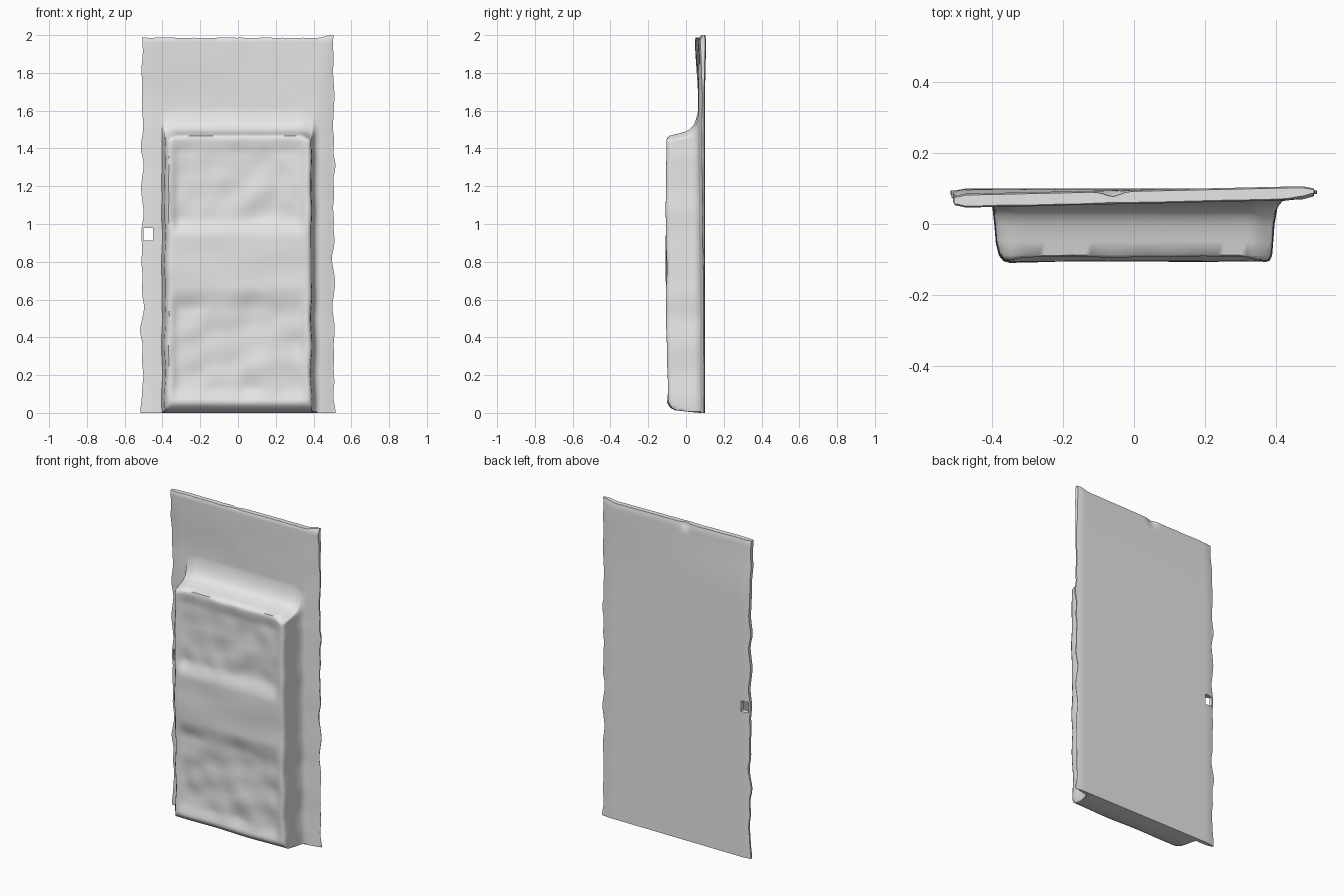
import bpy, bmesh, math
from mathutils import Vector, noise

cube = bpy.data.objects.get("Cube")
if cube:
    bpy.data.objects.remove(cube, do_unlink=True)

grey = bpy.data.materials.new("plain_grey")
grey.use_nodes = True
grey.diffuse_color = (0.8, 0.8, 0.8, 1)
grey.node_tree.nodes["Principled BSDF"].inputs["Base Color"].default_value = (0.8, 0.8, 0.8, 1)

FRONT = -0.105   # front face of the raised block
PANEL = 1.0      # marks places where the surface falls back to the panel


def ramp(lo, hi, v):
    t = min(max((v - lo) / (hi - lo), 0), 1)
    return t * t * (3 - 2 * t)


def wobble(a, b, c, size):
    return noise.noise(Vector((a, b, c))) * size


def bump(x, z, cx, cz, spread):
    return math.exp(-((x - cx) ** 2 + (z - cz) ** 2) / spread)


def edge_x(side, z):
    """Ragged side edges, flaring slightly at the bottom corners."""
    return side * (0.507 + 0.008 * ramp(0.08, 0, z)) + wobble(side * 5, z * 8, 3, 0.016)


def panel_front(x, z):
    lean = ramp(1.62, 2.0, z)
    y = 0.075 - 0.01 * ramp(0.2, 1.5, z) - lean * (0.008 - 0.024 * x)
    y += 0.012 * ramp(0.41, 0.5, x) * (1 - lean)
    y += 0.008 * ramp(0.47, 0.51, abs(x)) + 0.01 * ramp(1.975, 2.0, z)
    return y + wobble(x * 5, z * 5, 0, 0.003)


def panel_back(x, z):
    """Flat back with a small torn dent at the top edge."""
    lean = ramp(1.62, 2.0, z)
    y = 0.1 - lean * (0.004 - 0.022 * x) - 0.015 * bump(x, z, -0.06, 1.99, 0.0008)
    return y - 0.006 * ramp(0.47, 0.51, abs(x)) - 0.004 * ramp(1.975, 2.0, z)


def hollow(x, z):
    """Depth of the two shallow sunken fields on the block front."""
    rim = 1 - ramp(0.31, 0.372, abs(x))
    rough = wobble(x * 8, z * 8, 4, 0.012)
    upper = ramp(0.93, 1.04, z) * (1 - 0.5 * ramp(1.37, 1.45, z))
    lower = ramp(0.04, 0.14, z) * (1 - ramp(0.54, 0.67, z))
    lump = 0.012 * bump(x, z, 0.13, 0.25, 0.006)
    return rim * (upper * (0.024 + rough) + lower * (0.02 + rough - lump))


# Section across the block walls, and its steps from bottom to top
wall_right = [(-0.403, PANEL), (-0.396, 0.045), (-0.391, 0.0), (-0.387, -0.05),
              (-0.378, -0.085), (-0.366, -0.1)]
wall_left = [(0.38, -0.1), (0.387, -0.085), (0.39, -0.05), (0.393, 0.0),
             (0.401, 0.045), (0.418, PANEL)]
section = wall_right + [(-0.35 + 0.716 * i / 44, FRONT) for i in range(45)] + wall_left

levels = [(0.0, PANEL), (0.007, 0.0), (0.014, -0.06), (0.026, -0.085), (0.042, -0.097)]
levels += [(0.055 + 1.385 * i / 84, FRONT) for i in range(85)]
levels += [(1.455, -0.102), (1.467, -0.088), (1.476, -0.05), (1.488, -0.005),
           (1.502, 0.022), (1.525, 0.041), (1.555, 0.053)]
levels += [(1.6 + 0.36 * i / 18, PANEL) for i in range(19)]
levels += [(1.975, PANEL), (1.988, PANEL), (2.0, PANEL)]

# Each ring runs across the front, over the block, and returns along the back
bm = bmesh.new()
rings = []
for z, limit in levels:
    flange = (1, 0.9, 0.7, 0.45, 0.2)
    lo, hi = section[0][0], section[-1][0]
    columns = [(lo + (edge_x(-1, z) - lo) * f, PANEL) for f in flange]
    columns += section
    columns += [(hi + (edge_x(1, z) - hi) * f, PANEL) for f in reversed(flange)]
    front, back = [], []
    for x, depth in columns:
        sway = ramp(0.3, 0.38, abs(x)) * (1 - ramp(0.41, 0.49, abs(x)))
        px = x + sway * wobble(math.copysign(1, x), z * 7, 2, 0.007)
        dip = max(0, 0.014 - 0.014 * ramp(0.42, 0.5, x) + wobble(x * 9, 2, 1, 0.004))
        # Lower the outer columns around the block top to round its corners
        corner = ramp(0.33, 0.42, abs(x)) * ramp(1.3, 1.46, z) * (1 - ramp(1.56, 1.8, z))
        pz = z - dip * ramp(1.7, 2.0, z) - 0.035 * corner
        y = max(depth, limit, FRONT + hollow(x, z))
        if y < 0:
            y += wobble(x * 4, z * 6, 9, 0.006) + 0.006 * ramp(0.7, 0.1, z)
        y = min(y, panel_front(x, pz))
        front.append(bm.verts.new((px, y, pz)))
        back.append(bm.verts.new((px, panel_back(x, z), pz)))
    rings.append(front + back[::-1])

count = len(rings[0])
for low, high in zip(rings, rings[1:]):
    for i in range(count):
        j = (i + 1) % count
        bm.faces.new((low[i], low[j], high[j], high[i]))
for ring in (rings[0], rings[-1]):
    for i in range(count // 2 - 1):
        bm.faces.new((ring[i], ring[i + 1], ring[count - 2 - i], ring[count - 1 - i]))

# Small torn hole through the flange
torn = []
for face in bm.faces:
    c = face.calc_center_median()
    if -0.496 < c.x < -0.452 and 0.92 < c.z < 0.972:
        torn.append(face)
bmesh.ops.delete(bm, geom=torn, context='FACES')
bmesh.ops.bridge_loops(bm, edges=[e for e in bm.edges if e.is_boundary])

# Consistent outward faces
bmesh.ops.recalc_face_normals(bm, faces=bm.faces[:])
if bm.calc_volume(signed=True) < 0:
    bmesh.ops.reverse_faces(bm, faces=bm.faces[:])

mesh = bpy.data.meshes.new("panel_with_raised_block")
bm.to_mesh(mesh)
bm.free()
mesh.materials.append(grey)
panel = bpy.data.objects.new("panel_with_raised_block", mesh)
bpy.context.collection.objects.link(panel)

# Smooth surface, crisp outer edges
bpy.ops.object.select_all(action='DESELECT')
panel.select_set(True)
bpy.context.view_layer.objects.active = panel
bpy.ops.object.shade_smooth_by_angle(angle=math.radians(55))
